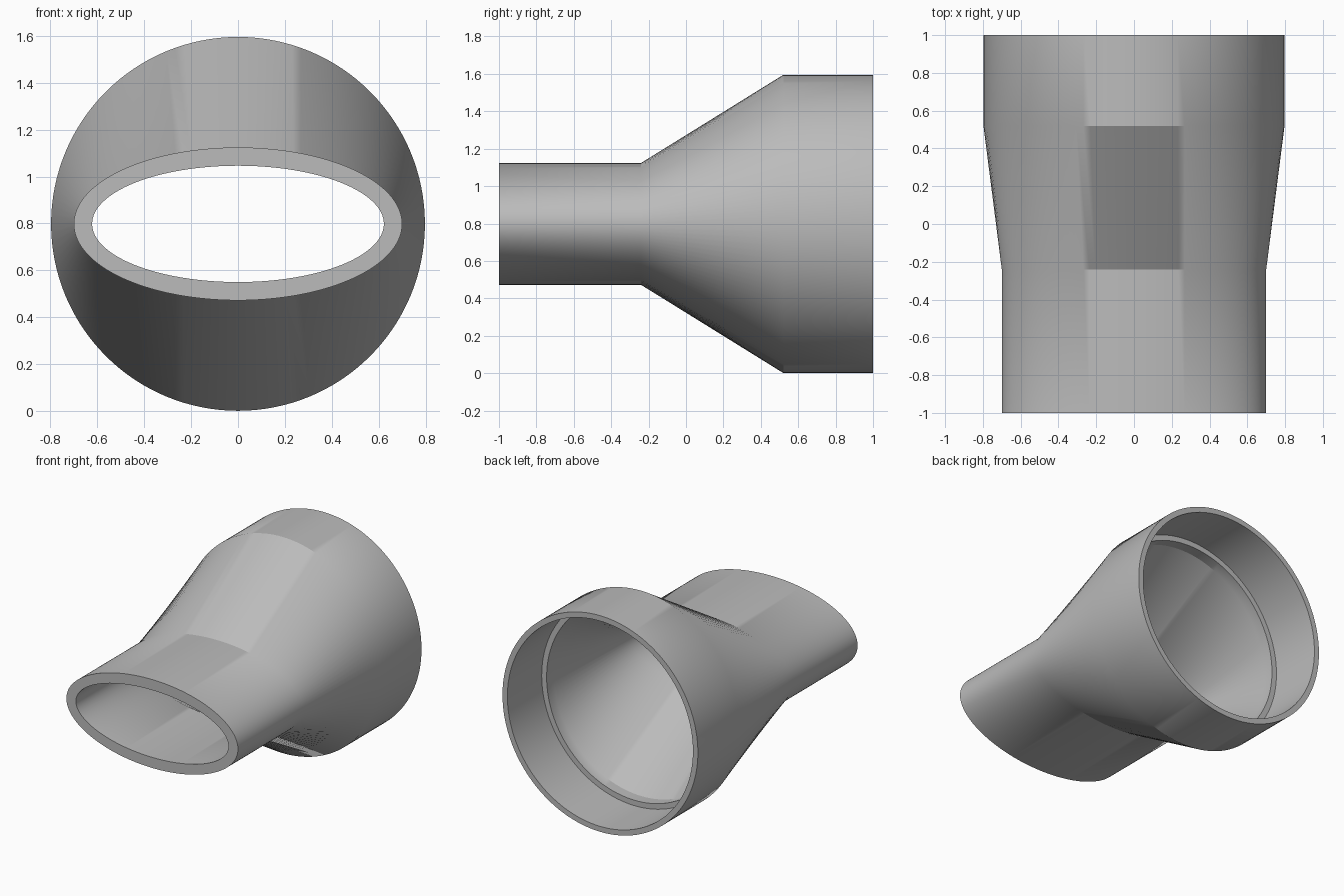
import bpy, bmesh
from math import sin, cos, pi, radians

cube = bpy.data.objects.get("Cube")
if cube:
    bpy.data.objects.remove(cube, do_unlink=True)

SEGMENTS = 128
CENTRE_Z = 0.798

# Grey plastic
grey = bpy.data.materials.new("plain_grey")
grey.use_nodes = True
colour = (0.5, 0.5, 0.5, 1)
grey.diffuse_color = colour
grey.node_tree.nodes["Principled BSDF"].inputs["Base Color"].default_value = colour

# Sections as (y, half width, half height): outside front to back, then inside back to front
sections = [
    (-1.0, 0.70, 0.326),
    (-0.24, 0.70, 0.326),
    (0.52, 0.797, 0.797),
    (1.0, 0.797, 0.797),
    (1.0, 0.757, 0.757),
    (0.60, 0.757, 0.757),   # stop ledge inside the round socket
    (0.60, 0.717, 0.717),
    (0.52, 0.717, 0.717),
    (-0.24, 0.622, 0.248),
    (-1.0, 0.622, 0.248),
]


def ring(bm, y, a, b):
    angles = [2 * pi * i / SEGMENTS for i in range(SEGMENTS)]
    return [bm.verts.new((a * cos(t), y, CENTRE_Z + b * sin(t))) for t in angles]


# Hollow duct adapter, lofted through all sections into a closed wall
bm = bmesh.new()
rings = [ring(bm, *s) for s in sections]
for k, first in enumerate(rings):
    second = rings[(k + 1) % len(rings)]
    for i in range(SEGMENTS):
        j = (i + 1) % SEGMENTS
        bm.faces.new((first[i], first[j], second[j], second[i]))
bmesh.ops.recalc_face_normals(bm, faces=bm.faces)

mesh = bpy.data.meshes.new("duct_adapter")
bm.to_mesh(mesh)
bm.free()
mesh.materials.append(grey)
adapter = bpy.data.objects.new("duct_adapter", mesh)
bpy.context.collection.objects.link(adapter)

# Smooth walls with crisp rims
bpy.ops.object.select_all(action="DESELECT")
adapter.select_set(True)
bpy.context.view_layer.objects.active = adapter
bpy.ops.object.shade_smooth_by_angle(angle=radians(30))
